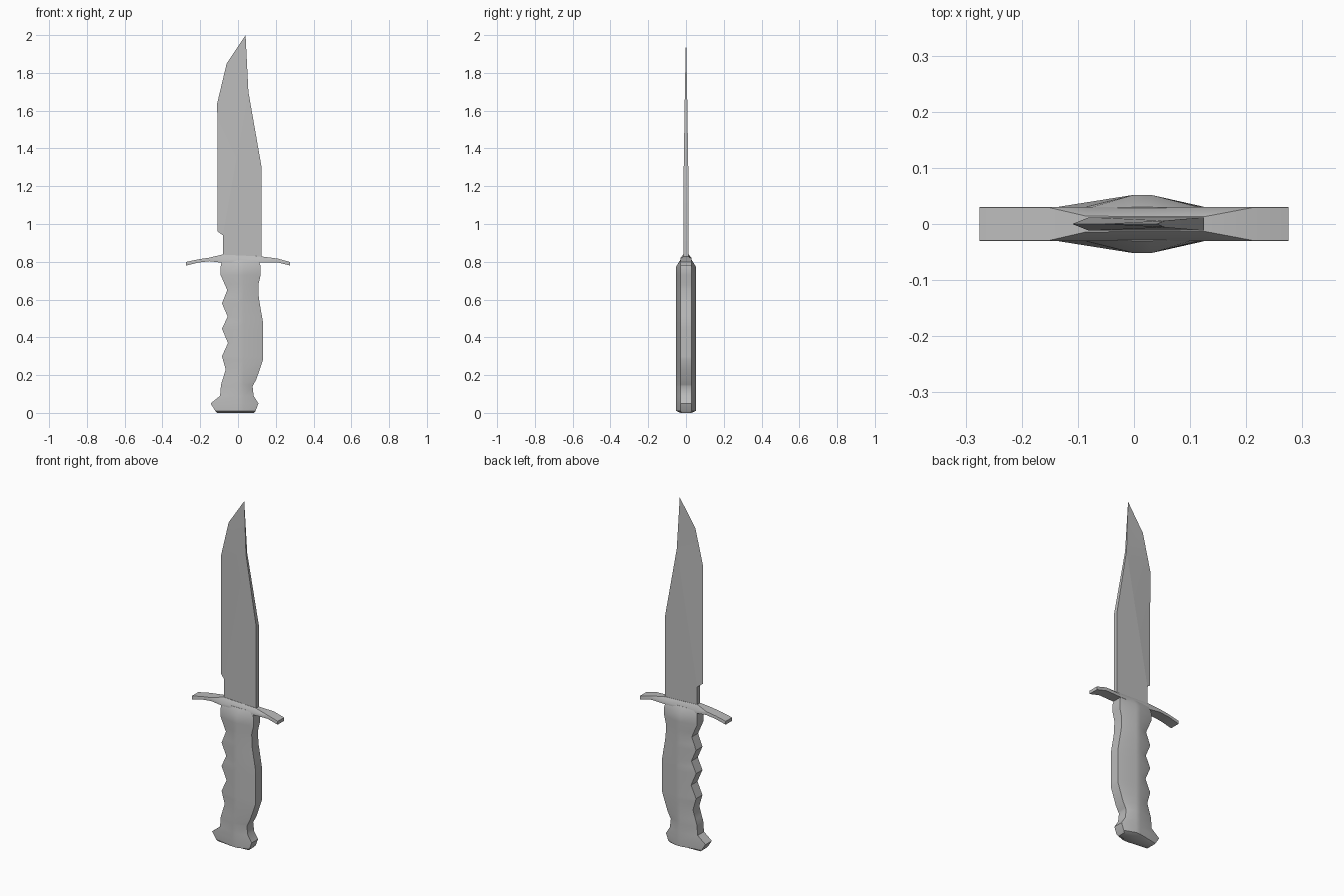
import bpy, bmesh, math

cube = bpy.data.objects.get("Cube")
if cube:
    bpy.data.objects.remove(cube, do_unlink=True)

steel = bpy.data.materials.new("grey_steel")
steel.use_nodes = True
GREY = (0.5, 0.5, 0.5, 1)
steel.diffuse_color = GREY
bsdf = steel.node_tree.nodes["Principled BSDF"]
bsdf.inputs["Base Color"].default_value = GREY
bsdf.inputs["Roughness"].default_value = 0.6


def finish(bm, name, angle):
    bmesh.ops.recalc_face_normals(bm, faces=bm.faces)
    mesh = bpy.data.meshes.new(name)
    bm.to_mesh(mesh)
    bm.free()
    mesh.materials.append(steel)
    ob = bpy.data.objects.new(name, mesh)
    bpy.context.collection.objects.link(ob)
    bpy.ops.object.select_all(action='DESELECT')
    ob.select_set(True)
    bpy.context.view_layer.objects.active = ob
    bpy.ops.object.shade_smooth_by_angle(angle=math.radians(angle))
    return ob


def loft(rings, name, angle):
    """Skin a list of equal-length closed rings and cap both ends."""
    bm = bmesh.new()
    rows = [[bm.verts.new(p) for p in ring] for ring in rings]
    n = len(rows[0])
    for a, b in zip(rows, rows[1:]):
        for i in range(n):
            j = (i + 1) % n
            bm.faces.new((a[i], a[j], b[j], b[i]))
    bm.faces.new(rows[0])
    bm.faces.new(rows[-1])
    return finish(bm, name, angle)


def sample(profile, z):
    """Linear interpolation of x along a (z, x) profile."""
    for (z0, x0), (z1, x1) in zip(profile, profile[1:]):
        if z <= z1:
            return x0 + (x1 - x0) * (z - z0) / (z1 - z0)
    return profile[-1][1]


# Handle: finger grooves on one side, palm swell on the other
grooves = [(0.01, -0.12), (0.05, -0.145), (0.09, -0.095), (0.15, -0.09), (0.23, -0.065),
           (0.30, -0.085), (0.37, -0.053), (0.445, -0.085), (0.51, -0.055),
           (0.58, -0.085), (0.65, -0.057), (0.73, -0.092), (0.775, -0.092)]
palm = [(0.01, 0.093), (0.05, 0.108), (0.09, 0.083), (0.14, 0.077), (0.18, 0.098),
        (0.28, 0.132), (0.48, 0.132), (0.61, 0.11), (0.68, 0.108),
        (0.73, 0.12), (0.775, 0.12)]


def handle_ring(z, left, right, side, belly):
    half = [(left, side), (0.0, belly), (0.03, belly), (right, side)]
    return [(x, -y, z) for x, y in half] + [(x, y, z) for x, y in reversed(half)]


heights = sorted({z for z, x in grooves + palm})
rings = [handle_ring(0.0, -0.11, 0.085, 0.024, 0.028)]
rings += [handle_ring(z, sample(grooves, z), sample(palm, z), 0.029, 0.052) for z in heights]
rings += [handle_ring(0.81, -0.085, 0.11, 0.027, 0.03)]
loft(rings, "handle", 40)

# Guard: x, bottom z, shoulder z, crest z, crest half width
stations = [(-0.275, 0.78, 0.797, 0.799, 0.029), (-0.21, 0.796, 0.811, 0.813, 0.029),
            (-0.15, 0.803, 0.82, 0.822, 0.029), (-0.085, 0.795, 0.808, 0.838, 0.014),
            (0.125, 0.795, 0.808, 0.828, 0.013), (0.21, 0.797, 0.815, 0.817, 0.029),
            (0.275, 0.78, 0.797, 0.799, 0.029)]
loft([[(x, -0.03, lo), (x, -0.03, mid), (x, -w, top),
       (x, w, top), (x, 0.03, mid), (x, 0.03, lo)]
      for x, lo, mid, top, w in stations], "guard", 40)

# Blade: mirrored flats, bevels that meet in the cutting edge, and a tapering spine
bm = bmesh.new()
thick = {"heel": (-0.08, 0.81, 0.012), "base": (0.125, 0.81, 0.012),
         "shoulder": (0.125, 1.3, 0.012), "clip": (0.055, 1.7, 0.006),
         "ridge": (-0.08, 0.94, 0.012)}
sharp = {"notch": (-0.108, 0.96), "belly": (-0.11, 1.64),
         "curve": (-0.06, 1.85), "tip": (0.04, 2.0)}
edge = {k: bm.verts.new((x, 0, z)) for k, (x, z) in sharp.items()}
sides = []
for s in (-1, 1):
    v = {k: bm.verts.new((x, s * t, z)) for k, (x, z, t) in thick.items()}
    v.update(edge)
    sides.append(v)
    for names in ("heel base shoulder clip ridge", "ridge clip belly notch",
                  "clip curve belly", "clip tip curve"):
        bm.faces.new([v[k] for k in names.split()])
    bm.edges.get((v["ridge"], v["clip"])).smooth = False
f, b = sides
for p, q in (("heel", "base"), ("base", "shoulder"), ("shoulder", "clip"), ("ridge", "heel")):
    bm.faces.new((f[p], f[q], b[q], b[p]))
bm.faces.new((f["clip"], edge["tip"], b["clip"]))
bm.faces.new((f["ridge"], edge["notch"], b["ridge"]))
finish(bm, "blade", 40)
